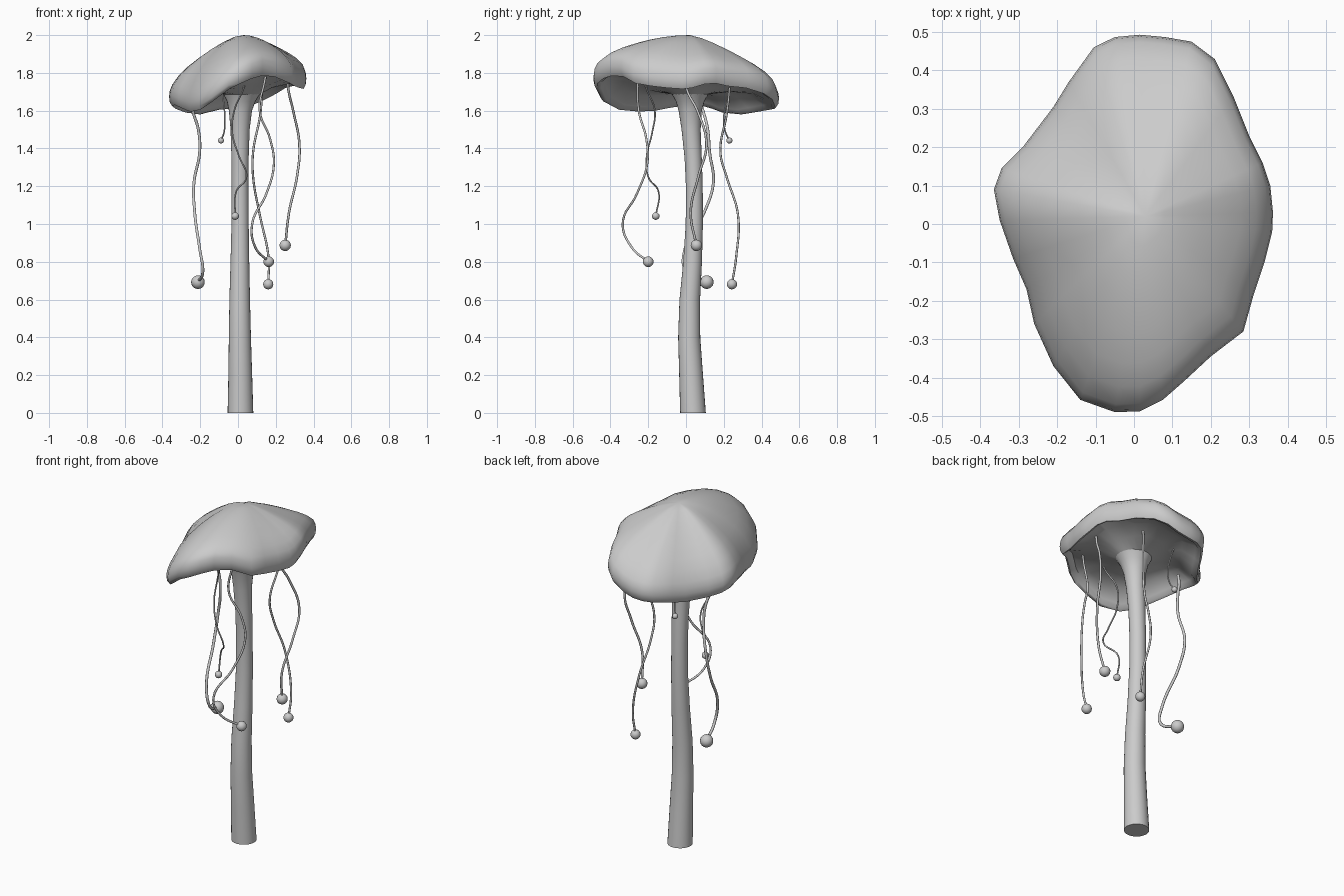
import bpy, bmesh, math

if "Cube" in bpy.data.objects:
    bpy.data.objects.remove(bpy.data.objects["Cube"])


def smooth(ob, angle=60):
    bpy.ops.object.select_all(action='DESELECT')
    ob.select_set(True)
    bpy.context.view_layer.objects.active = ob
    bpy.ops.object.shade_smooth_by_angle(angle=math.radians(angle))


def loft(name, rings, cap_start=False, apex=None):
    """Skin a stack of equal-length closed rings, optionally closing the start."""
    bm = bmesh.new()
    rows = [[bm.verts.new(p) for p in ring] for ring in rings]
    n = len(rows[0])
    for a, b in zip(rows, rows[1:]):
        for i in range(n):
            j = (i + 1) % n
            bm.faces.new((a[i], a[j], b[j], b[i]))
    if cap_start:
        bm.faces.new(rows[0][::-1])
    if apex:
        tip = bm.verts.new(apex)
        for i in range(n):
            bm.faces.new((tip, rows[0][i], rows[0][(i + 1) % n]))
    bmesh.ops.recalc_face_normals(bm, faces=bm.faces)
    me = bpy.data.meshes.new(name)
    bm.to_mesh(me)
    bm.free()
    ob = bpy.data.objects.new(name, me)
    bpy.context.collection.objects.link(ob)
    smooth(ob)


# Cap: rim outline (x, y, height of the lower lip), counter-clockwise
rim = [(.362, .03, 1.72), (.355, .10, 1.74), (.335, .16, 1.745), (.30, .23, 1.73),
       (.26, .33, 1.72), (.21, .43, 1.69), (.15, .475, 1.66), (.08, .487, 1.63),
       (.015, .493, 1.615), (-.05, .487, 1.61), (-.105, .46, 1.605), (-.17, .37, 1.59),
       (-.21, .305, 1.58), (-.29, .20, 1.59), (-.345, .145, 1.61), (-.365, .09, 1.625),
       (-.35, .01, 1.63), (-.315, -.09, 1.615), (-.28, -.17, 1.60), (-.26, -.26, 1.595),
       (-.21, -.37, 1.605), (-.14, -.458, 1.65), (-.05, -.49, 1.715), (.015, -.488, 1.745),
       (.075, -.458, 1.77), (.13, -.41, 1.785), (.20, -.345, 1.78), (.285, -.28, 1.745),
       (.31, -.19, 1.73), (.34, -.10, 1.72), (.36, -.02, 1.715)]
CX, CY, TOP = .03, .02, 2.0


def cap_ring(t, height):
    return [(CX + (x - CX) * t, CY + (y - CY) * t, height(z, math.sin(math.atan2(y - CY, x - CX))))
            for x, y, z in rim]


rings = []
for t, f in [(.15, .05), (.3, .15), (.45, .28), (.6, .43), (.75, .6), (.87, .77), (.96, .96)]:
    # domed top: fuller towards the front (s < 0), straighter towards the back
    rings.append(cap_ring(t, lambda z, s, f=f:
                          TOP - (TOP - z - .10) * f ** (1 - s * (.15 if s > 0 else .3))))
for t, dz in [(.99, .08), (1, .05), (.99, .02), (.96, 0), (.92, .005), (.88, .025)]:
    rings.append(cap_ring(t, lambda z, s, d=dz: z + d))                       # rolled lip
rings.append(cap_ring(.7, lambda z, s: .5 * z + .5 * 1.765))                  # underside
rings.append(cap_ring(.45, lambda z, s: .2 * z + .8 * 1.722))
inner = []
for x, y, z in rim:
    a = math.atan2(y - CY, x - CX)
    inner.append((.02 + .095 * math.cos(a), .022 + .095 * math.sin(a), 1.686))
rings.append(inner)
loft("cap", rings, apex=(CX, CY, TOP))

# Stalk: centre x, centre y, height, radius
stalk = [(.013, .037, 0, .068), (.012, .027, .2, .063), (.010, .017, .4, .0585),
         (.009, .02, .6, .0545), (.010, .035, .8, .0495), (.011, .044, 1.0, .0455),
         (.011, .044, 1.2, .0445), (.011, .038, 1.35, .0455), (.011, .027, 1.5, .0505),
         (.013, .022, 1.6, .061), (.017, .022, 1.65, .076), (.02, .022, 1.687, .097)]
SIDES = 24
loft("stalk", [[(x + r * math.cos(k * math.tau / SIDES), y + r * math.sin(k * math.tau / SIDES), z)
                for k in range(SIDES)] for x, y, z, r in stalk], cap_start=True)


# Hanging tendril with a round bead at its end
def tendril(name, radius, pts):
    cu = bpy.data.curves.new(name, 'CURVE')
    cu.dimensions = '3D'
    cu.bevel_depth = max(.004, radius * .22)
    cu.bevel_resolution = 2
    cu.resolution_u = 8
    sp = cu.splines.new('BEZIER')
    sp.bezier_points.add(len(pts) - 1)
    for bp, p in zip(sp.bezier_points, pts):
        bp.co = p
        bp.handle_left_type = bp.handle_right_type = 'AUTO'
    ob = bpy.data.objects.new(name, cu)
    bpy.context.collection.objects.link(ob)
    bpy.ops.object.select_all(action='DESELECT')
    ob.select_set(True)
    bpy.context.view_layer.objects.active = ob
    bpy.ops.object.convert(target='MESH')
    smooth(bpy.context.object)
    bpy.ops.mesh.primitive_uv_sphere_add(segments=16, ring_count=10, radius=radius, location=pts[-1])
    bead = bpy.context.object
    bead.name = name + "_bead"
    smooth(bead)


tendril("tendril_left", .036, [(-.25, .07, 1.66), (-.24, .09, 1.6), (-.21, .115, 1.5), (-.203, .125, 1.38),
        (-.233, .145, 1.22), (-.230, .10, 1.07), (-.203, -.005, .87), (-.186, .0, .75), (-.212, .11, .692)])
tendril("tendril_right", .030, [(.26, -.005, 1.78), (.267, .005, 1.71), (.292, .06, 1.6), (.325, .108, 1.42),
        (.312, .065, 1.25), (.27, .025, 1.06), (.25, .055, .887)])
tendril("tendril_front", .028, [(.15, -.25, 1.80), (.14, -.255, 1.75), (.115, -.25, 1.6), (.17, -.21, 1.45),
        (.19, -.205, 1.32), (.15, -.26, 1.16), (.075, -.335, 1.0), (.09, -.29, .88), (.163, -.20, .80)])
tendril("tendril_front_short", .020, [(.04, -.22, 1.77), (.03, -.21, 1.72), (-.02, -.165, 1.6),
        (-.03, -.18, 1.48), (.005, -.208, 1.36), (.045, -.20, 1.25), (-.01, -.145, 1.17), (-.015, -.16, 1.042)])
tendril("tendril_back", .027, [(.14, .23, 1.77), (.13, .23, 1.72), (.118, .215, 1.58), (.08, .182, 1.38),
        (.08, .215, 1.25), (.115, .275, 1.05), (.162, .265, .82), (.16, .243, .681)])
tendril("tendril_back_short", .016, [(-.09, .24, 1.72), (-.08, .225, 1.67), (-.07, .20, 1.57),
        (-.073, .208, 1.49), (-.09, .23, 1.442)])
